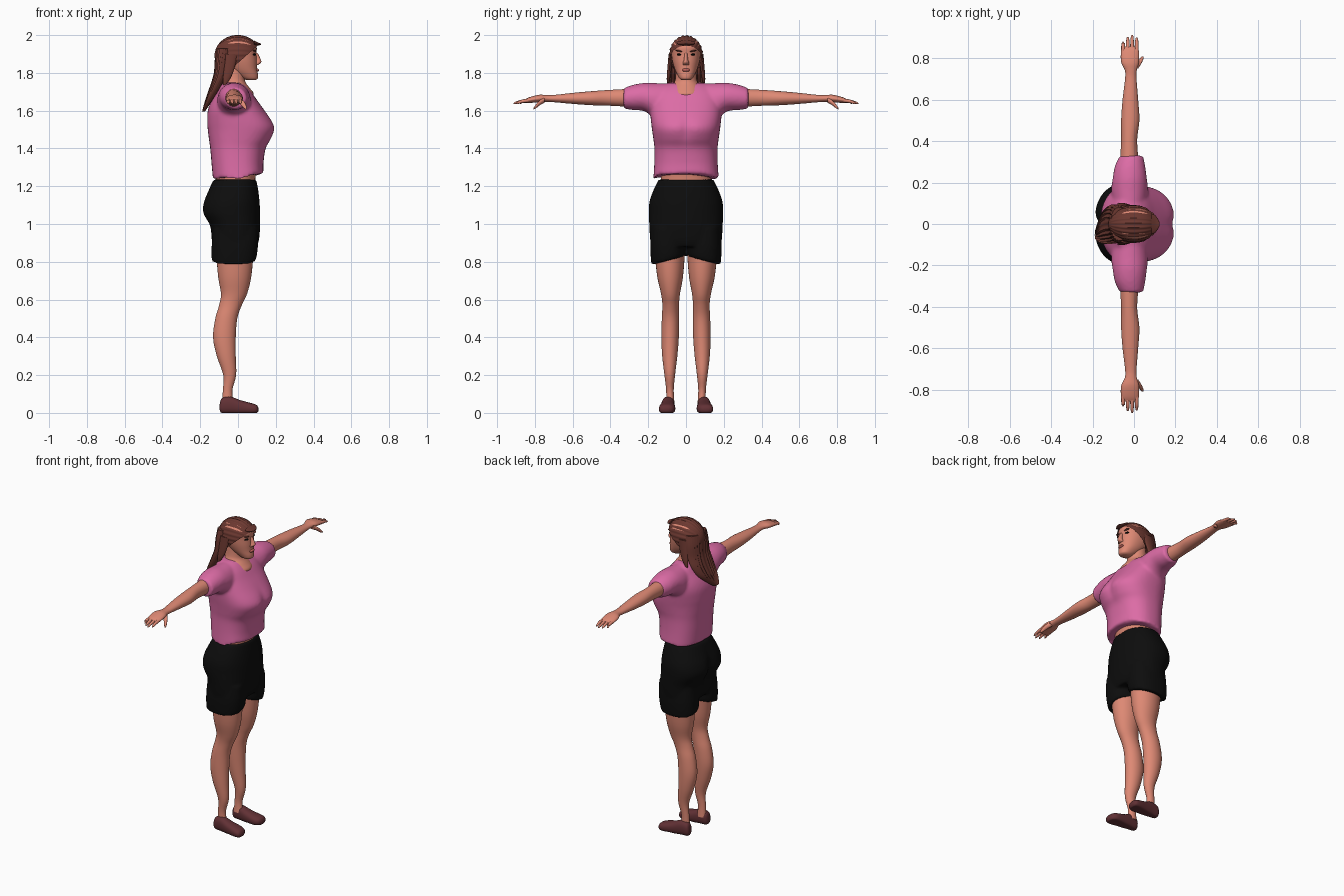
import bpy, bmesh, math
from mathutils import Vector, Matrix


def material(name, color):
    m = bpy.data.materials.new(name)
    m.diffuse_color = (*color, 1)
    return m


SKIN = material("skin", (0.73, 0.25, 0.175))
PINK = material("pink cloth", (0.72, 0.15, 0.38))
BLACK = material("black cloth", (0.004, 0.004, 0.004))
HAIR = material("hair", (0.15, 0.04, 0.03))
SHOE = material("shoe", (0.12, 0.03, 0.035))
LIP = material("lip", (0.5, 0.12, 0.1))


def spline(rows, steps):
    """Catmull-Rom interpolation between cross-section rows."""
    out = []
    for i in range(len(rows) - 1):
        p0, p1, p2, p3 = rows[max(i - 1, 0)], rows[i], rows[i + 1], rows[min(i + 2, len(rows) - 1)]
        for s in range(steps):
            t = s / steps
            out.append([0.5 * (2 * b + (c - a) * t + (2 * a - 5 * b + 4 * c - d) * t * t
                               + (3 * b - a - 3 * c + d) * t ** 3)
                        for a, b, c, d in zip(p0, p1, p2, p3)])
    return out + [list(rows[-1])]


def loft(bm, rows, axis="z", n=32, power=2.0, warp=None, steps=4, side=1):
    """Rows are (position, first-axis min, max, second-axis centre, radius)."""
    rings = []
    for t, lo, hi, c, r in spline(rows, steps):
        ring = []
        for k in range(n):
            a = 2 * math.pi * k / n
            ca, sa = math.cos(a), math.sin(a)
            u = (lo + hi) / 2 + (hi - lo) / 2 * math.copysign(abs(ca) ** (2 / power), ca)
            w = c + r * math.copysign(abs(sa) ** (2 / power), sa)
            v = Vector({"z": (u, w, t), "y": (u, t, w), "x": (t, u, w)}[axis])
            if warp:
                v = warp(v, a)
            v.y *= side
            ring.append(bm.verts.new(v))
        rings.append(ring)
    for r0, r1 in zip(rings, rings[1:]):
        for k in range(n):
            bm.faces.new((r0[k], r0[(k + 1) % n], r1[(k + 1) % n], r1[k]))
    bm.faces.new(rings[0][::-1])
    bm.faces.new(rings[-1])


def finish(name, bm, mat, mirror=False, voxel=0):
    bmesh.ops.recalc_face_normals(bm, faces=bm.faces)
    me = bpy.data.meshes.new(name)
    bm.to_mesh(me)
    bm.free()
    me.materials.append(mat)
    ob = bpy.data.objects.new(name, me)
    bpy.context.collection.objects.link(ob)
    bpy.ops.object.select_all(action="DESELECT")
    ob.select_set(True)
    bpy.context.view_layer.objects.active = ob
    bpy.ops.object.shade_smooth_by_angle(angle=math.radians(50))
    if mirror:
        ob.modifiers.new("mirror", "MIRROR").use_axis = (False, True, False)
    if voxel:
        rm = ob.modifiers.new("merge", "REMESH")
        rm.mode, rm.voxel_size, rm.use_smooth_shade = "VOXEL", voxel, True
        sm = ob.modifiers.new("soften", "SMOOTH")
        sm.factor, sm.iterations = 0.5, 6
    return ob


def part(name, rows, mat, mirror=False, **kw):
    bm = bmesh.new()
    loft(bm, rows, **kw)
    return finish(name, bm, mat, mirror)


def blob(name, loc, size, mat, mirror=False, roll=0):
    bm = bmesh.new()
    bmesh.ops.create_uvsphere(bm, u_segments=16, v_segments=10, radius=1, matrix=Matrix.Translation(loc)
                              @ Matrix.Rotation(roll, 4, "X") @ Matrix.Diagonal((*size, 1)))
    return finish(name, bm, mat, mirror)


# Legs and shoes
part("leg", [(.05, -.085, -.025, .083, .022), (.12, -.08, -.03, .085, .02), (.2, -.078, -.01, .086, .028),
             (.3, -.112, -.012, .086, .04), (.4, -.132, -.012, .084, .046), (.5, -.12, -.004, .082, .046),
             (.57, -.1, .02, .081, .044), (.63, -.09, .048, .082, .05), (.72, -.105, .07, .084, .068),
             (.84, -.115, .082, .086, .08)], SKIN, True)


def flat_sole(v, a):
    v.z = max(v.z, 0)
    return v


part("shoe", [(-.097, .085, .112, .03, .015), (-.085, .07, .122, .038, .04), (-.04, .063, .128, .04, .046),
              (.01, .059, .135, .03, .038), (.07, .057, .143, .022, .03), (.098, .07, .14, .02, .022),
              (.108, .09, .122, .018, .008)], SHOE, True, axis="x", n=28, power=2.4, warp=flat_sole)


# Shorts
def seat_cleft(v, a):
    if v.x < -.04:
        v.x += .03 * math.exp(-(v.y / .03) ** 2 - ((v.z - 1.05) / .09) ** 2)
    return v


def leg_hem(v, a):
    if v.z < .83:
        v.z += (.83 - v.z) * (1 - abs(v.y) / .18)
    return v


shorts = bmesh.new()
loft(shorts, [(1.235, -.13, .097, 0, .145), (1.18, -.157, .107, 0, .172), (1.12, -.184, .114, 0, .193),
              (1.06, -.19, .117, 0, .197), (.99, -.152, .117, 0, .194), (.92, -.142, .112, 0, .19),
              (.88, -.13, .1, 0, .18)], n=48, power=2.3, warp=seat_cleft)
for s in (1, -1):
    loft(shorts, [(.98, -.13, .105, .1, .082), (.88, -.14, .106, .097, .092), (.785, -.14, .092, .097, .087)],
         power=2.3, warp=leg_hem, side=s)
finish("shorts", shorts, BLACK, voxel=.009)

# Bare waist
part("waist", [(1.18, -.12, .09, 0, .14), (1.24, -.118, .092, 0, .133), (1.3, -.115, .1, 0, .132),
               (1.36, -.115, .1, 0, .132)], SKIN, power=2.2)


# Shirt with sleeves
def shirt_hem(v, a):
    k = max(0, 1 - (v.z - 1.24) / .1)
    v.z += k * (.028 * max(0, math.cos(a)) + .006 * math.sin(5 * a))
    return v


def bust(v, a):
    if v.x > .08:
        v.x -= .014 * math.exp(-(v.y / .03) ** 2 - ((v.z - 1.5) / .06) ** 2)
    return shirt_hem(v, a)


shirt = bmesh.new()
loft(shirt, [(1.24, -.133, .135, 0, .173), (1.32, -.14, .135, 0, .168), (1.4, -.147, .147, 0, .167),
             (1.45, -.154, .177, 0, .173), (1.5, -.16, .197, 0, .18), (1.54, -.163, .185, 0, .185),
             (1.6, -.16, .142, 0, .19), (1.65, -.142, .105, 0, .188), (1.7, -.11, .07, 0, .17),
             (1.735, -.092, .036, 0, .125), (1.748, -.08, .01, 0, .09)], n=48, power=2.4, warp=bust)
for s in (1, -1):
    loft(shirt, [(.08, -.1, .06, 1.645, .1), (.16, -.11, .068, 1.652, .094), (.22, -.103, .062, 1.672, .075),
                 (.28, -.092, .054, 1.67, .067), (.33, -.068, .044, 1.665, .054)], axis="y", side=s)
finish("shirt", shirt, PINK, voxel=.009)

# Arms, hands, fingers and thumbs
part("arm", [(.27, -.07, .026, 1.668, .049), (.4, -.062, .015, 1.668, .042), (.5, -.062, .026, 1.666, .037),
             (.6, -.055, .02, 1.665, .029), (.7, -.043, .012, 1.664, .019), (.74, -.044, .013, 1.665, .018),
             (.78, -.062, .024, 1.664, .02), (.83, -.063, .024, 1.656, .015), (.855, -.056, .018, 1.65, .009)],
     SKIN, True, axis="y")
for i, (x, tip) in enumerate([(-.052, .88), (-.03, .903), (-.009, .912), (.013, .9)]):
    part(f"finger_{i + 1}", [(.83, x - .01, x + .01, 1.655, .01), (.87, x - .009, x + .009, 1.649, .009),
                             (tip - .008, x - .006, x + .006, 1.641, .006), (tip, x - .002, x + .002, 1.638, .002)],
         SKIN, True, axis="y", n=12)
part("thumb", [(.75, -.01, .02, 1.657, .015), (.775, .008, .036, 1.641, .013), (.795, .026, .045, 1.622, .01),
               (.807, .036, .046, 1.611, .004)], SKIN, True, axis="y", n=12)

# Neck and head
part("neck", [(1.66, -.07, .07, 0, .085), (1.69, -.075, .083, 0, .088), (1.72, -.078, .062, 0, .082),
              (1.75, -.08, .04, 0, .062), (1.78, -.08, .036, 0, .055), (1.85, -.08, .04, 0, .052)], SKIN)
part("head", [(1.762, .045, .092, 0, .022), (1.77, .025, .104, 0, .034), (1.79, -.01, .106, 0, .046),
              (1.82, -.05, .101, 0, .06), (1.86, -.085, .1, 0, .072), (1.9, -.095, .097, 0, .077),
              (1.94, -.095, .098, 0, .076), (1.97, -.075, .07, 0, .06), (1.985, -.04, .035, 0, .03)],
     SKIN, power=2.2)
part("nose", [(1.843, .085, .108, 0, .017), (1.855, .085, .122, 0, .016), (1.87, .08, .121, 0, .011),
              (1.905, .08, .104, 0, .007)], SKIN, n=16)
blob("lips", (.1, 0, 1.815), (.011, .022, .009), LIP)
blob("eye", (.083, .034, 1.897), (.012, .015, .006), BLACK, True)
blob("brow", (.087, .036, 1.916), (.012, .021, .004), HAIR, True, .2)

# Hair cap with strands running front to back
cap = bmesh.new()
bmesh.ops.create_uvsphere(cap, u_segments=96, v_segments=32, radius=1, matrix=Matrix.Rotation(math.pi / 2, 4, "Y"))
for v in cap.verts:
    g = 1 + .025 * math.sin(24 * math.atan2(v.co.y, v.co.z)) * min(1, 2 * math.hypot(v.co.y, v.co.z))
    v.co = Vector((v.co.x * .122 - .002, v.co.y * .089 * g, v.co.z * .106 * g + 1.892))
bmesh.ops.bisect_plane(cap, geom=cap.verts[:] + cap.edges[:] + cap.faces[:], plane_co=(.105, 0, 1.945),
                       plane_no=(-.145, 0, .165), clear_inner=True)
finish("hair_cap", cap, HAIR)


# Long hair down the back
def strands(v, a):
    v.x += .003 * math.sin(24 * a)
    v.y += .002 * math.sin(24 * a)
    return v


part("long_hair", [(1.93, -.112, -.03, 0, .08), (1.87, -.12, -.035, 0, .09), (1.8, -.125, -.05, 0, .092),
                   (1.74, -.142, -.082, -.002, .093), (1.68, -.163, -.118, -.014, .08),
                   (1.63, -.178, -.155, -.035, .05), (1.595, -.187, -.178, -.05, .02)],
     HAIR, n=96, power=2.3, warp=strands)
for s in (1, -1):
    part("side_lock", [(1.9, -.07, .0, .08 * s, .012), (1.82, -.075, -.02, .088 * s, .011),
                       (1.77, -.08, -.04, .093 * s, .009), (1.735, -.08, -.065, .096 * s, .004)], HAIR, n=16)
part("fringe", [(.085, -.05, .05, 1.96, .012), (.105, -.04, .04, 1.953, .008), (.122, -.012, .012, 1.952, .003)],
     HAIR, axis="x", n=24)
